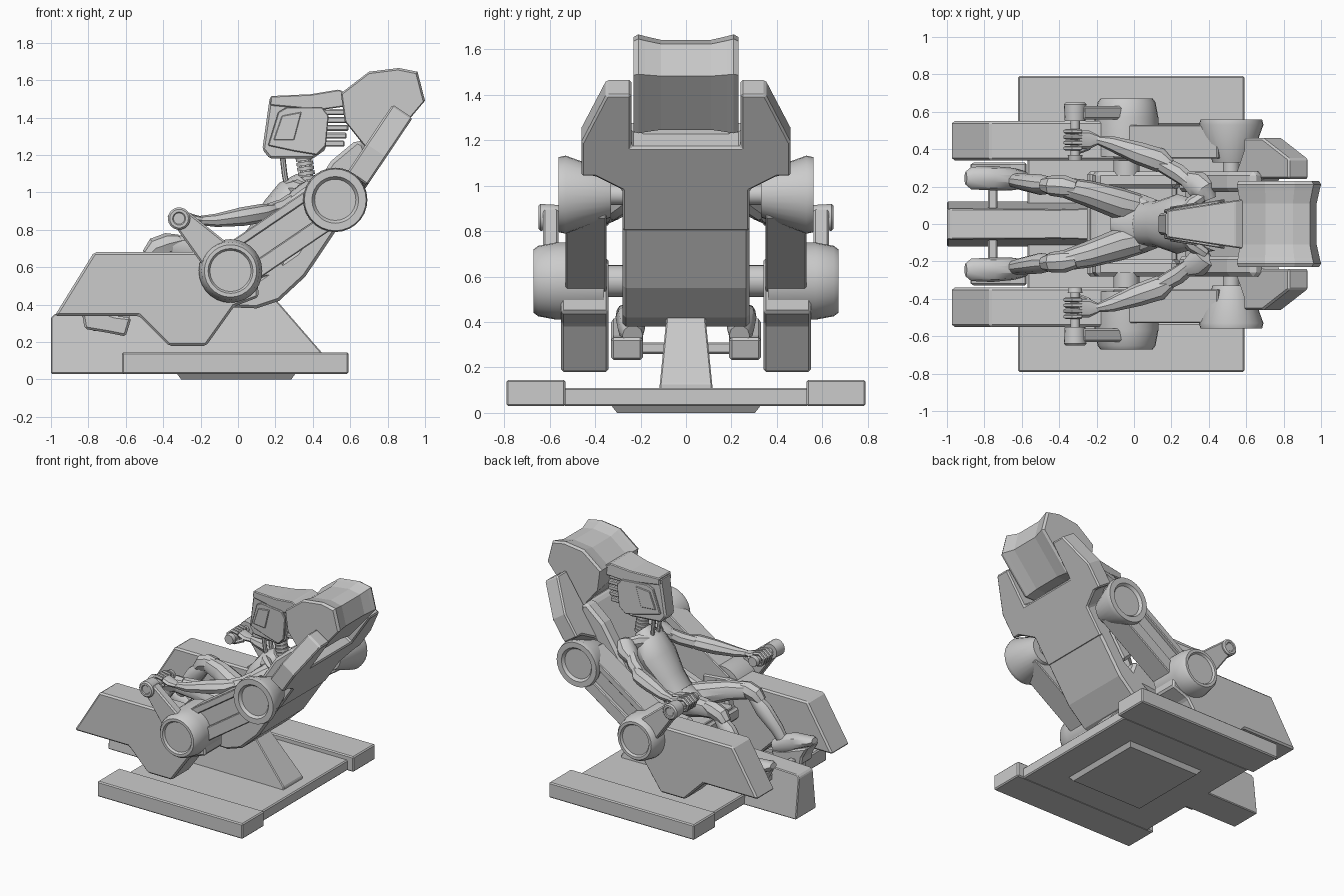
import bpy, bmesh, math
from mathutils import Vector

GREY = bpy.data.materials.new("light grey")
GREY.diffuse_color = (0.6, 0.6, 0.6, 1)


def skin(name, rings, bevel=0.0, smooth=False):
    """Join equal rings of points into a capped solid."""
    bm = bmesh.new()
    vs = [[bm.verts.new(p) for p in r] for r in rings]
    n = len(rings[0])
    for a, b in zip(vs, vs[1:]):
        for i in range(n):
            j = (i + 1) % n
            bm.faces.new((a[i], a[j], b[j], b[i]))
    bm.faces.new(vs[0])
    bm.faces.new(vs[-1])
    bmesh.ops.recalc_face_normals(bm, faces=bm.faces)
    me = bpy.data.meshes.new(name)
    bm.to_mesh(me)
    bm.free()
    me.materials.append(GREY)
    ob = bpy.data.objects.new(name, me)
    bpy.context.collection.objects.link(ob)
    if bevel:
        m = ob.modifiers.new("bevel", 'BEVEL')
        m.width, m.segments, m.limit_method = bevel, 1, 'ANGLE'
    if smooth:
        bpy.ops.object.select_all(action='DESELECT')
        ob.select_set(True)
        bpy.context.view_layer.objects.active = ob
        bpy.ops.object.shade_smooth_by_angle(angle=math.radians(35))
    return ob


def prism(name, pts, y0, y1, bevel=0.01):
    """Side profile (x, z) pushed from y0 to y1."""
    return skin(name, [[(x, y, z) for x, z in pts] for y in (y0, y1)], bevel)


def box(name, x, y, z, bevel=0.008):
    return prism(name, [(x[0], z[0]), (x[1], z[0]), (x[1], z[1]), (x[0], z[1])], y[0], y[1], bevel)


def turned(name, cx, cz, prof, n=28):
    """Turned part along y: prof is (y, radius)."""
    return skin(name, [[(cx + r * math.cos(i * math.tau / n), y, cz + r * math.sin(i * math.tau / n))
                        for i in range(n)] for y, r in prof], smooth=True)


def limb(name, secs, n=10):
    """Loft of sections (x, y, z, half width, half height)."""
    c = [Vector(s[:3]) for s in secs]
    rings = []
    for i, s in enumerate(secs):
        t = (c[min(i + 1, len(c) - 1)] - c[max(i - 1, 0)]).normalized()
        ref = Vector((0, 1, 0)) if abs(t.y) < 0.9 else Vector((1, 0, 0))
        side = (ref - t * ref.dot(t)).normalized()
        up = t.cross(side)
        rings.append([c[i] + side * s[3] * math.cos(k * math.tau / n) + up * s[4] * math.sin(k * math.tau / n)
                      for k in range(n)])
    return skin(name, rings, smooth=True)


def span(a, b):
    return sorted((a, b))


def back(t, o):
    """Point on the reclined back: t along it, o out from its rear face."""
    return (0.36 + 0.557 * t - 0.83 * o, 0.55 + 0.83 * t + 0.557 * o)


# Base: central plate, floor pad, pedestal with footrest fin
box("base_plate", (-0.57, 0.54), (-0.54, 0.54), (0.03, 0.11))
skin("floor_pad", [[(x * k, y * k, z) for x, y in ((-.33, -.33), (.31, -.33), (.31, .33), (-.33, .33))]
                   for z, k in ((0.0, 0.92), (0.035, 1))])
fin = [(-1, .03), (-1, .33), (-.98, .35), (-.4, .37), (-.2, .43), (.2, .43), (.46, .13), (.46, .03)]
skin("pedestal", [[(x, s * (0.125 - 0.1 * (z - .03) if x > -.3 else .12 - .12 * (z - .03)), z)
                   for x, z in fin] for s in (-1, 1)], 0.006)
box("foot_crossbar", (-0.78, -0.73), (-0.26, 0.26), (0.26, 0.31))

# Seat shell and cushions
prism("seat_shell", [(-.25, .44), (-.03, .385), (.1, .38), (.22, .42), (.36, .55), back(.62, 0),
                     back(.62, .11), back(.08, .11), (.1, .53), (-.25, .53)], -0.28, 0.28, 0.015)
half = [(.24, 1.17), (.24, 1.40), (.35, 1.40), (.46, 1.19), (.46, 1.04), (.40, 1.04), (.28, .98), (.28, .80)]
outline = half + [(-y, z) for y, z in reversed(half)]
skin("back_wings", [[(0.36 + (z - .55) * .671 - .83 * o, y, z + .557 * o) for y, z in outline]
                    for o in (-0.004, .125)], 0.01)
prism("seat_cushion", [(-.24, .52), (-.22, .57), (.05, .57), (.22, .66), (.25, .55)], -.24, .24, 0.02)
prism("back_cushion", [back(.05, .1), back(.05, .15), back(.74, .165), back(.78, .14), back(.76, .1)], -.2, .2, .015)

# Headrest with a hollowed middle
hr = [(.55, 1.53), (.70, 1.645), (.86, 1.665), (.96, 1.645), (1.0, 1.49), (.78, 1.23), (.69, 1.23), (.57, 1.38)]
skin("headrest", [[(.74 + (x - .74) * k, y, 1.40 + (z - 1.40) * k) for x, z in hr]
                  for y, k in ((-.23, .96), (-.21, 1), (-.18, .97), (-.11, .91), (.11, .91), (.18, .97), (.21, 1), (.23, .96))])

# Parts that repeat on both sides
panel = [(-.98, .34), (-.77, .68), (-.1, .68), (.1, .66), (.11, .44), (-.02, .39), (-.17, .18), (-.37, .18), (-.53, .34)]
A, B = Vector((-.04, .58)), Vector((.52, .96))
d = (B - A).normalized()
nrm = Vector((-d.y, d.x))


def strip(lo, hi):
    return [A + nrm * lo, B + nrm * lo, B + nrm * hi, A + nrm * hi]


for s, side in ((1, "left"), (-1, "right")):
    def Y(a, b):
        return span(s * a, s * b)

    box("base_rail_" + side, (-.62, .59), Y(.53, .79), (.03, .145))
    prism("side_panel_" + side, panel, *Y(.34, .55), 0.012)
    # sloping side beam with raised edges
    prism("side_beam_" + side, strip(-.12, .13), *Y(.35, .50), 0.006)
    prism("beam_upper_edge_" + side, strip(.08, .13), *Y(.36, .53), 0.006)
    prism("beam_lower_edge_" + side, strip(-.12, -.03), *Y(.36, .53), 0.006)
    # pivots
    turned("lower_hub_" + side, -.04, .58, [(s * y, r) for y, r in
           ((.26, .07), (.36, .07), (.36, .17), (.57, .17), (.65, .155), (.67, .14), (.67, .12), (.655, .11))])
    turned("upper_hub_" + side, .52, .96, [(s * y, r) for y, r in
           ((.22, .045), (.33, .045), (.33, .10), (.53, .172), (.56, .165), (.56, .125), (.54, .11))])
    # armrest link and grip
    prism("armrest_link_" + side, [(-.11, .50), (.03, .66), (-.27, .90), (-.345, .83)], *Y(.56, .63), 0.01)
    turned("grip_end_" + side, -.315, .86, [(s * y, r) for y, r in ((.55, .055), (.64, .06), (.65, .05), (.65, .035), (.645, .03))], 18)
    turned("grip_bar_" + side, -.315, .86, [(s * y, r) for y, r in ((.34, .035), (.37, .04), (.37, .025), (.56, .025))], 14)
    # bolsters
    prism("back_bolster_" + side, [back(.08, .1), back(.1, .22), back(.59, .23), back(.76, .18), back(.77, .14), back(.74, .1)],
          *Y(.17, .28), 0.02)
    prism("seat_bolster_" + side, [(-.23, .5), (-.2, .62), (.0, .64), (.22, .72), (.28, .55)], *Y(.19, .28), 0.02)

    # Legs, feet and pedals
    limb("thigh_" + side, [(.06, s * .08, .62, .07, .07), (-.08, s * .11, .65, .085, .085), (-.25, s * .165, .70, .07, .07),
                           (-.37, s * .195, .715, .055, .06)])
    limb("knee_" + side, [(-.31, s * .19, .74, .045, .035), (-.37, s * .2, .725, .06, .06), (-.44, s * .205, .70, .055, .06),
                          (-.48, s * .21, .66, .04, .04)], 8)
    limb("shin_" + side, [(-.42, s * .205, .68, .04, .045), (-.50, s * .21, .60, .055, .065), (-.60, s * .225, .48, .045, .05),
                          (-.66, s * .235, .38, .035, .04)])
    limb("foot_" + side, [(-.58, s * .235, .34, .045, .05), (-.65, s * .24, .37, .06, .075), (-.76, s * .245, .42, .065, .06),
                          (-.87, s * .245, .45, .06, .035), (-.90, s * .245, .46, .035, .02)])
    prism("pedal_" + side, [(-.83, .33), (-.82, .27), (-.70, .25), (-.60, .23), (-.57, .33), (-.66, .34), (-.88, .42)], *Y(.19, .33), 0.012)

    # Arms
    limb("shoulder_" + side, [(.40, s * .13, 1.0, .04, .04), (.38, s * .18, 1.0, .07, .065), (.34, s * .21, .97, .075, .065),
                              (.28, s * .24, .94, .045, .045)])
    limb("upper_arm_" + side, [(.32, s * .21, .97, .04, .045), (.24, s * .27, .92, .05, .045), (.15, s * .32, .89, .045, .045)], 8)
    limb("forearm_" + side, [(.20, s * .315, .91, .03, .03), (.14, s * .34, .89, .065, .05), (.02, s * .38, .87, .06, .05),
                             (-.12, s * .43, .85, .04, .035), (-.20, s * .45, .85, .022, .025)], 8)
    limb("palm_" + side, [(-.19, s * .45, .85, .025, .02), (-.24, s * .45, .86, .05, .022), (-.30, s * .45, .885, .05, .02)], 8)
    for k in range(4):
        y = s * (.405 + .03 * k)
        limb(f"finger_{k + 1}_{side}", [(-.28, y, .89, .012, .014), (-.33, y, .90, .013, .014), (-.365, y, .87, .013, .014),
                                        (-.35, y, .825, .012, .012), (-.31, y, .81, .01, .01)], 6)
    limb("thumb_" + side, [(-.24, s * .41, .85, .015, .015), (-.29, s * .39, .83, .014, .014), (-.33, s * .40, .82, .01, .01)], 6)

    # Collar pieces and neck tubes
    limb("collar_" + side, [(.26, s * .05, 1.02, .03, .035), (.31, s * .11, 1.02, .04, .05), (.38, s * .16, 1.0, .03, .04)], 8)
    limb("neck_tube_" + side, [(.27, s * .03, 1.0, .015, .015), (.25, s * .035, 1.09, .015, .015), (.235, s * .04, 1.22, .015, .015)], 8)
    # Visor side panel
    vis = [(.16, 1.25), (.215, 1.43), (.26, 1.455), (.45, 1.455), (.485, 1.41), (.47, 1.25), (.42, 1.20), (.30, 1.22)]
    skin("visor_side_" + side, [[(x, s * (.055 + (x - .13) * .17 + o), z) for x, z in vis] for o in (0, .018)], 0.005)
    scr = [(.19, 1.28), (.235, 1.41), (.34, 1.43), (.30, 1.28)]
    skin("visor_window_" + side, [[(x, s * (.055 + (x - .13) * .17 + o), z) for x, z in scr] for o in (.015, .026)], 0.004)

# Torso
limb("pelvis", [(-.12, 0, .62, .05, .04), (-.06, 0, .63, .11, .07), (.04, 0, .64, .16, .085), (.12, 0, .70, .13, .08)], 12)
limb("torso", [(.05, 0, .67, .12, .08), (.13, 0, .76, .125, .09), (.23, 0, .89, .16, .11), (.30, 0, .99, .14, .10),
               (.36, 0, 1.06, .06, .06)], 12)

# Neck: stacked rings
for k in range(6):
    z = 1.04 + k * .026
    limb(f"neck_ring_{k + 1}", [(.375 - k * .004, 0, z, .045, .045), (.372 - k * .004, 0, z + .02, .045, .045)], 12)
limb("neck_core", [(.38, 0, 1.0, .035, .035), (.35, 0, 1.22, .035, .035)])

# Head: tapered helmet, hood reaching back to the headrest, cable slats
helm = [(.13, 1.23), (.17, 1.51), (.40, 1.515), (.46, 1.43), (.47, 1.23), (.40, 1.18), (.17, 1.18)]
skin("helmet", [[(x, s * (.055 + (x - .13) * .17), z) for x, z in helm] for s in (-1, 1)], 0.012)
hood = [(.17, 1.465), (.175, 1.515), (.39, 1.525), (.54, 1.55), (.60, 1.52), (.58, 1.46), (.44, 1.44)]
skin("hood", [[(x, s * (.065 + (x - .13) * .15), z) for x, z in hood] for s in (-1, 1)], 0.006)
for k in range(5):
    z = 1.245 + k * .042
    box(f"cable_slat_{k + 1}", (.44, .57 + .01 * k), (-.085, .085), (z, z + .032), 0.006)
